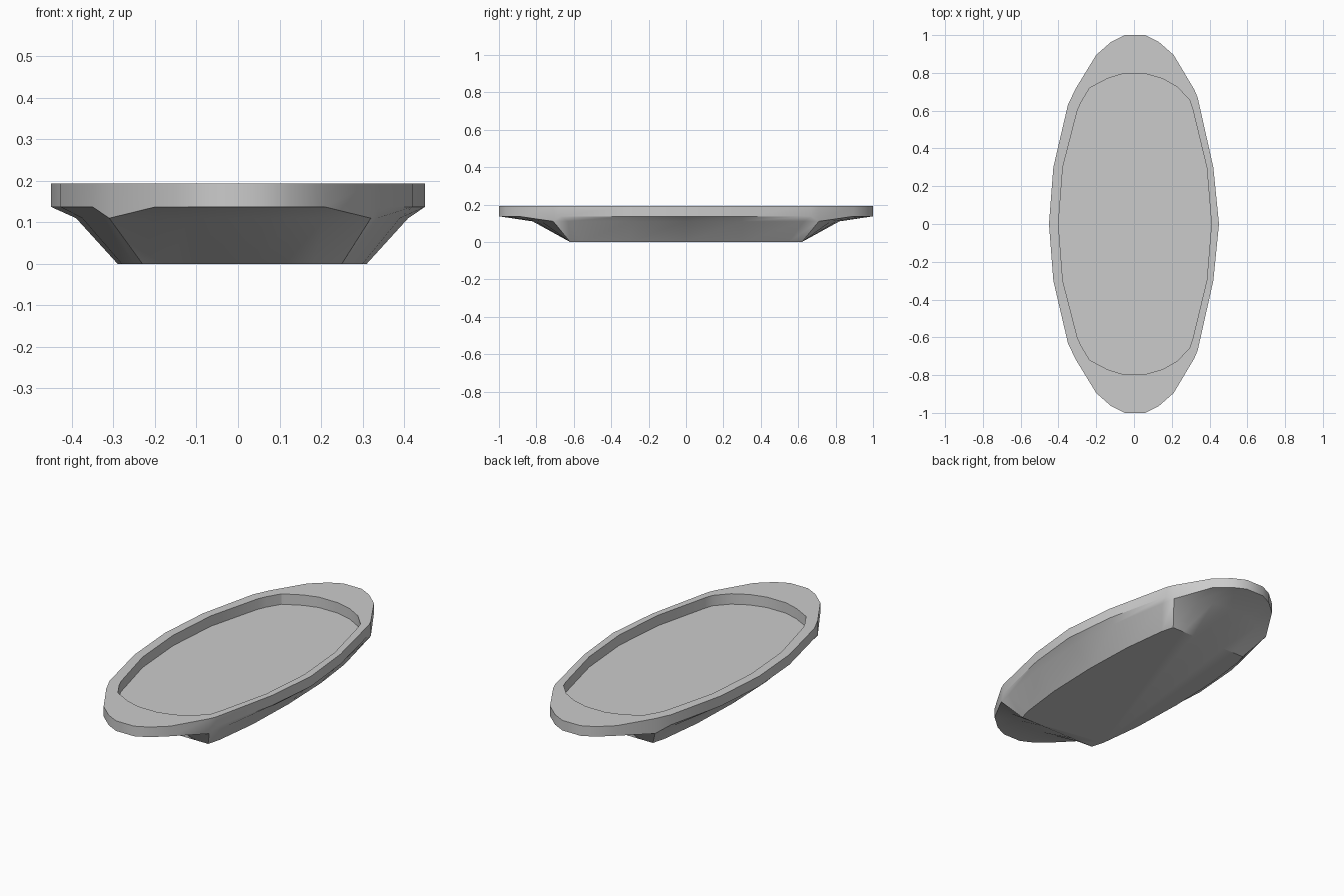
import bpy, bmesh
from math import radians

if "Cube" in bpy.data.objects:
    bpy.data.objects.remove(bpy.data.objects["Cube"])

# Half outlines (y >= 0), running left to right; each ring is mirrored in y
RIM = [(-.45, 0), (-.427, .3), (-.35, .63), (-.31, .715), (-.20, .895), (-.12, .965), (-.05, 1),
       (.06, 1), (.13, .965), (.21, .895), (.32, .71), (.337, .67), (.42, .3), (.45, 0)]
RECESS = [(-.40, 0), (-.377, .3), (-.30, .6), (-.28, .645), (-.235, .72), (-.14, .77), (-.06, .795),
          (.06, .795), (.15, .77), (.23, .725), (.295, .655), (.31, .61), (.385, .3), (.41, 0)]
CHINE = [(-.39, 0), (-.375, .3), (-.33, .6), (-.31, .715), (-.20, .775), (-.12, .805), (-.05, .82),
         (.06, .82), (.13, .805), (.21, .775), (.32, .71), (.335, .63), (.39, .3), (.41, 0)]
BASE_SIDE_L = [(-.29, 0), (-.28, .3), (-.25, .55)]
BASE_SIDE_R = [(.27, .55), (.30, .3), (.31, 0)]
BASE = BASE_SIDE_L + [(-.23 + .48 * i / 7, .62) for i in range(8)] + BASE_SIDE_R
CORNERS = (3, 10)   # outline points where the hull corner meets the rim


def ring(bm, half, z, dip=None):
    def height(i):
        return dip if dip is not None and i in CORNERS else z
    pts = [(x, y, height(i)) for i, (x, y) in enumerate(half)]
    pts += [(x, -y, h) for x, y, h in reversed(pts[1:-1])]
    return [bm.verts.new(p) for p in pts]


def bridge(bm, a, b):
    n = len(a)
    for i in range(n):
        j = (i + 1) % n
        bm.faces.new((a[i], a[j], b[j], b[i]))


# Oval tray: recessed floor, flat rim, tapered hull underneath
bm = bmesh.new()
rings = [ring(bm, RECESS, .135), ring(bm, RECESS, .193), ring(bm, RIM, .193),
         ring(bm, RIM, .137, .11), ring(bm, CHINE, .11), ring(bm, BASE, 0)]
for a, b in zip(rings, rings[1:]):
    bridge(bm, a, b)
bm.faces.new(rings[0])
bm.faces.new(rings[-1])
bmesh.ops.remove_doubles(bm, verts=bm.verts[:], dist=.0005)
bmesh.ops.recalc_face_normals(bm, faces=bm.faces[:])
mesh = bpy.data.meshes.new("oval_tray")
bm.to_mesh(mesh)
bm.free()
tray = bpy.data.objects.new("oval_tray", mesh)
bpy.context.collection.objects.link(tray)
bpy.context.view_layer.objects.active = tray
tray.select_set(True)
bpy.ops.object.shade_smooth_by_angle(angle=radians(30))
